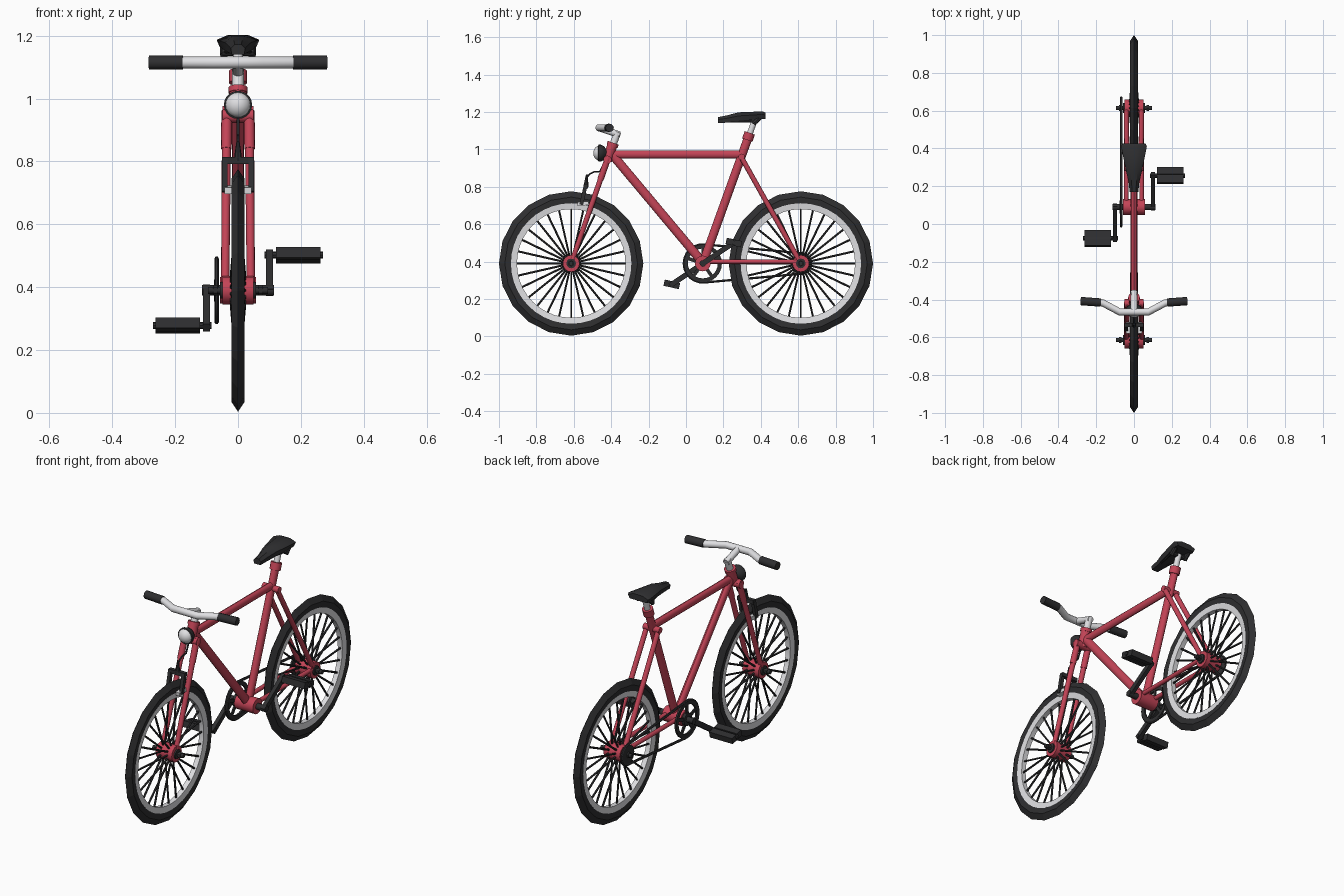
import bpy, bmesh, math
from mathutils import Vector, Matrix

if "Cube" in bpy.data.objects:
    bpy.data.objects.remove(bpy.data.objects["Cube"])

def material(name, rgb):
    m = bpy.data.materials.new(name)
    m.diffuse_color = (*rgb, 1)
    m.use_nodes = True
    m.node_tree.nodes["Principled BSDF"].inputs["Base Color"].default_value = m.diffuse_color
    return m

RED = material("frame red", (0.55, 0.058, 0.095))
BLACK = material("rubber black", (0.028, 0.028, 0.030))
SILVER = material("silver", (0.74, 0.74, 0.76))

def finish(bm, name, mat, smooth=True):
    bmesh.ops.remove_doubles(bm, verts=bm.verts, dist=1e-5)
    bmesh.ops.recalc_face_normals(bm, faces=bm.faces)
    me = bpy.data.meshes.new(name)
    bm.to_mesh(me)
    bm.free()
    me.materials.append(mat)
    if smooth:
        me.polygons.foreach_set("use_smooth", [True] * len(me.polygons))
        me.set_sharp_from_angle(angle=math.radians(35))
    ob = bpy.data.objects.new(name, me)
    bpy.context.collection.objects.link(ob)
    return ob

def rod(bm, p, q, r1, r2=None, sides=12):
    p, q = Vector(p), Vector(q)
    d = q - p
    mat = Matrix.Translation((p + q) / 2) @ d.to_track_quat('Z', 'Y').to_matrix().to_4x4()
    bmesh.ops.create_cone(bm, cap_ends=True, segments=sides, radius1=r1,
                          radius2=r1 if r2 is None else r2, depth=d.length, matrix=mat)

def box(bm, c, size, tilt=0):
    mat = Matrix.Translation(c) @ Matrix.Rotation(tilt, 4, 'X') @ Matrix.Diagonal((*size, 1))
    bmesh.ops.create_cube(bm, size=1, matrix=mat)

def lathe(bm, profile, sides, mat, closed=True):
    """Turn (radius, offset) points around local X."""
    rings = [[bm.verts.new(mat @ Vector((x, r * math.cos(a), r * math.sin(a))))
              for r, x in profile]
             for a in (math.tau * i / sides for i in range(sides))]
    n = len(profile)
    for i in range(sides):
        A, B = rings[i], rings[(i + 1) % sides]
        for j in range(n if closed else n - 1):
            k = (j + 1) % n
            bm.faces.new((A[j], B[j], B[k], A[k]))

def path(name, pts, r, mat, cyclic=False, res=2):
    cu = bpy.data.curves.new(name, 'CURVE')
    cu.dimensions = '3D'
    cu.bevel_depth, cu.bevel_resolution, cu.use_fill_caps = r, res, True
    sp = cu.splines.new('POLY')
    sp.points.add(len(pts) - 1)
    for v, p in zip(sp.points, pts):
        v.co = (*p, 1)
    sp.use_cyclic_u = cyclic
    tmp = bpy.data.objects.new(name, cu)
    bpy.context.collection.objects.link(tmp)
    bm = bmesh.new()
    bm.from_mesh(tmp.to_mesh())
    bpy.data.objects.remove(tmp)
    bpy.data.curves.remove(cu)
    return finish(bm, name, mat)

HZ = 0.39
WHEELS = {"front": -0.614, "rear": 0.614}
BB = (0.09, HZ)                                # bottom bracket (y, z)
SIDES = (-1, 1)

# Wheels
for end, wy in WHEELS.items():
    at = Matrix.Translation((0, wy, HZ))
    bm = bmesh.new()
    lathe(bm, [(0.386, 0), (0.355, 0.021), (0.318, 0.017), (0.318, -0.017), (0.355, -0.021)], 20, at)
    finish(bm, end + "_tyre", BLACK, smooth=False)
    bm = bmesh.new()
    lathe(bm, [(0.322, 0.018), (0.29, 0.014), (0.29, -0.014), (0.322, -0.018)], 40, at)
    finish(bm, end + "_rim", SILVER)
    bm = bmesh.new()
    for i in range(28):
        a = math.tau * i / 28
        d = Vector((0, math.cos(a), math.sin(a)))
        o = Vector((0, wy, HZ))
        rod(bm, o + d * 0.03 + Vector((0.022 * (-1) ** i, 0, 0)), o + d * 0.295, 0.0055, sides=6)
    finish(bm, end + "_spokes", BLACK)
    bm = bmesh.new()
    rod(bm, (-0.05, wy, HZ), (0.05, wy, HZ), 0.045, sides=16)
    finish(bm, end + "_hub", RED)
    bm = bmesh.new()
    rod(bm, (-0.095, wy, HZ), (0.095, wy, HZ), 0.011)
    for s in SIDES:
        rod(bm, (s * 0.05, wy, HZ), (s * 0.058, wy, HZ), 0.026)
        rod(bm, (s * 0.066, wy, HZ), (s * 0.08, wy, HZ), 0.017, sides=6)
    finish(bm, end + "_axle", BLACK)

# Frame tubes, the main ones oval
def frame_part(name, *rods, squash=1.0):
    bm = bmesh.new()
    for r in rods:
        rod(bm, *r)
    bmesh.ops.scale(bm, vec=(squash, 1, 1), verts=bm.verts)
    return finish(bm, name, RED)

frame_part("top_tube", ((0, -0.41, 0.973), (0, 0.30, 0.973), 0.022), squash=0.76)
frame_part("down_tube", ((0, -0.405, 0.985), (0, 0.085, 0.40), 0.024), squash=0.76)
frame_part("seat_tube", ((0, 0.09, HZ), (0, 0.337, 1.075), 0.023), squash=0.85)
frame_part("seat_clamp", ((0, 0.328, 1.05), (0, 0.341, 1.088), 0.029))
frame_part("bottom_bracket", ((-0.058, *BB), (0.058, *BB), 0.042, None, 16))
frame_part("head_tube", ((0, -0.422, 0.94), (0, -0.391, 1.03), 0.027),
           ((0, -0.395, 1.018), (0, -0.389, 1.035), 0.031))
frame_part("fork", ((-0.05, -0.42, 0.945), (0.05, -0.42, 0.945), 0.022),
           *[r for s in SIDES for r in (
               ((s * 0.036, -0.415, 0.96), (s * 0.037, -0.457, 0.84), 0.017),
               ((s * 0.037, -0.457, 0.84), (s * 0.041, -0.614, HZ), 0.0145, 0.013))])
frame_part("seat_stays", ((-0.05, 0.297, 0.96), (0.05, 0.297, 0.96), 0.017),
           *[((s * 0.036, 0.292, 0.965), (s * 0.041, 0.614, HZ), 0.0135) for s in SIDES])
frame_part("chain_stays",
           *[((s * 0.04, 0.09, HZ + 0.01), (s * 0.041, 0.614, HZ + 0.01), 0.012) for s in SIDES])

# Seat: lofted sections of (y, half width, top, bottom)
bm = bmesh.new()
prev = None
for y, w, t, b in [(0.17, 0.023, 1.172, 1.14), (0.22, 0.028, 1.182, 1.143),
                   (0.28, 0.042, 1.198, 1.15), (0.41, 0.068, 1.203, 1.163),
                   (0.425, 0.062, 1.196, 1.163)]:
    m = t - 0.4 * (t - b)
    ring = [bm.verts.new((x, y, z)) for x, z in
            [(-w, m), (-w * 0.45, t), (w * 0.45, t), (w, m), (w * 0.85, b), (-w * 0.85, b)]]
    if prev:
        for i in range(6):
            bm.faces.new((prev[i], prev[(i + 1) % 6], ring[(i + 1) % 6], ring[i]))
    else:
        bm.faces.new(ring)
    prev = ring
bm.faces.new(prev)
finish(bm, "seat", BLACK)
bm = bmesh.new()
for s in SIDES:
    rod(bm, (s * 0.044, 0.36, 1.138), (s * 0.044, 0.395, 1.17), 0.013, sides=8)
    rod(bm, (s * 0.042, 0.37, 1.15), (s * 0.012, 0.22, 1.15), 0.006, sides=8)
rod(bm, (-0.05, 0.363, 1.148), (0.05, 0.363, 1.148), 0.013, sides=8)
finish(bm, "seat_rails", BLACK)
bm = bmesh.new()
rod(bm, (0, 0.33, 1.05), (0, 0.366, 1.155), 0.016)
finish(bm, "seat_post", SILVER)

# Handlebar, stem and grips
path("handlebar", [(-0.2, -0.412, 1.115), (-0.165, -0.418, 1.115), (-0.075, -0.466, 1.115),
                   (0.075, -0.466, 1.115), (0.165, -0.418, 1.115), (0.2, -0.412, 1.115)],
     0.019, SILVER, res=4)
bm = bmesh.new()
rod(bm, (0, -0.40, 1.0), (0, -0.365, 1.092), 0.019)
rod(bm, (0, -0.355, 1.078), (0, -0.466, 1.115), 0.018)
finish(bm, "stem", SILVER)
for s, side in zip(SIDES, ("left", "right")):
    bm = bmesh.new()
    rod(bm, (s * 0.175, -0.416, 1.115), (s * 0.283, -0.408, 1.115), 0.022)
    finish(bm, side + "_grip", BLACK)

# Headlamp facing forward
lamp = Matrix.Translation((0, -0.46, 0.98)) @ Matrix.Rotation(-math.pi / 2, 4, 'Z')
bm = bmesh.new()
lathe(bm, [(0.038, 0.01), (0.045, 0.008), (0.045, -0.004), (0.037, -0.022), (0.02, -0.034), (0.012, -0.05)],
      20, lamp)
finish(bm, "headlamp_shell", BLACK)
bm = bmesh.new()
lathe(bm, [(0.041, 0), (0.039, 0.012), (0.030, 0.025), (0.016, 0.033), (0, 0.036)], 20, lamp, closed=False)
finish(bm, "headlamp_lens", SILVER)

# Front brake: arch, arms, pads and cable
bm = bmesh.new()
box(bm, (0, -0.535, 0.803), (0.1, 0.022, 0.022))
for s in SIDES:
    box(bm, (s * 0.042, -0.548, 0.757), (0.018, 0.02, 0.11), -0.22)
rod(bm, (0, -0.535, 0.80), (0, -0.53, 0.865), 0.014, 0.005, 8)
finish(bm, "brake_arms", BLACK, smooth=False)
bm = bmesh.new()
for s in SIDES:
    box(bm, (s * 0.032, -0.55, 0.71), (0.022, 0.06, 0.02), 0.1)
finish(bm, "brake_pads", SILVER, smooth=False)
path("brake_cable", [(0, -0.53, 0.85), (0, -0.515, 0.868), (0, -0.49, 0.88),
                     (0, -0.46, 0.882), (0, -0.435, 0.935)], 0.005, BLACK, res=1)

# Drivetrain on the left side
CX = -0.068
bm = bmesh.new()
ring_at = Matrix.Translation((CX, *BB))
lathe(bm, [(0.102, 0.005), (0.08, 0.005), (0.08, -0.005), (0.102, -0.005)], 24, ring_at)
rod(bm, (CX - 0.008, *BB), (CX + 0.008, *BB), 0.035, sides=16)
for i in range(5):
    a = math.tau * i / 5 + 0.3
    box(bm, (CX, BB[0] + 0.055 * math.cos(a), BB[1] + 0.055 * math.sin(a)), (0.008, 0.065, 0.018), a)
finish(bm, "chainring", BLACK)
bm = bmesh.new()
rod(bm, (CX - 0.005, 0.614, HZ), (CX + 0.005, 0.614, HZ), 0.052, sides=20)
finish(bm, "rear_sprocket", BLACK)
R, r = 0.102, 0.055
a0 = math.acos((R - r) / 0.524)
loop = []
for cy, rad, start, end in ((BB[0], R, a0, math.tau - a0), (0.614, r, -a0, a0)):
    for i in range(13):
        a = start + (end - start) * i / 12
        loop.append((CX, cy + rad * math.cos(a), HZ + rad * math.sin(a)))
path("chain", loop, 0.007, BLACK, cyclic=True, res=1)

# Cranks and pedals, half a turn apart
tilt = math.radians(34)
PT = -0.22                                     # pedal tilt
bm = bmesh.new()
rod(bm, (-0.115, *BB), (0.115, *BB), 0.017)
finish(bm, "crank_axle", BLACK)
for s, side in zip(SIDES, ("left", "right")):
    ey, ez = BB[0] + s * 0.2 * math.cos(tilt), BB[1] + s * 0.2 * math.sin(tilt)
    bm = bmesh.new()
    box(bm, (s * 0.1, (BB[0] + ey) / 2, (BB[1] + ez) / 2), (0.022, 0.225, 0.028), tilt)
    finish(bm, side + "_crank", BLACK, smooth=False)
    bm = bmesh.new()
    rod(bm, (s * 0.085, ey, ez), (s * 0.27, ey, ez), 0.011, sides=8)
    for k in SIDES:
        box(bm, (s * 0.192, ey + k * 0.023 * math.cos(PT), ez + k * 0.023 * math.sin(PT)),
            (0.142, 0.038, 0.034), PT)
    box(bm, (s * 0.192, ey, ez), (0.142, 0.03, 0.02), PT)
    finish(bm, side + "_pedal", BLACK, smooth=False)
